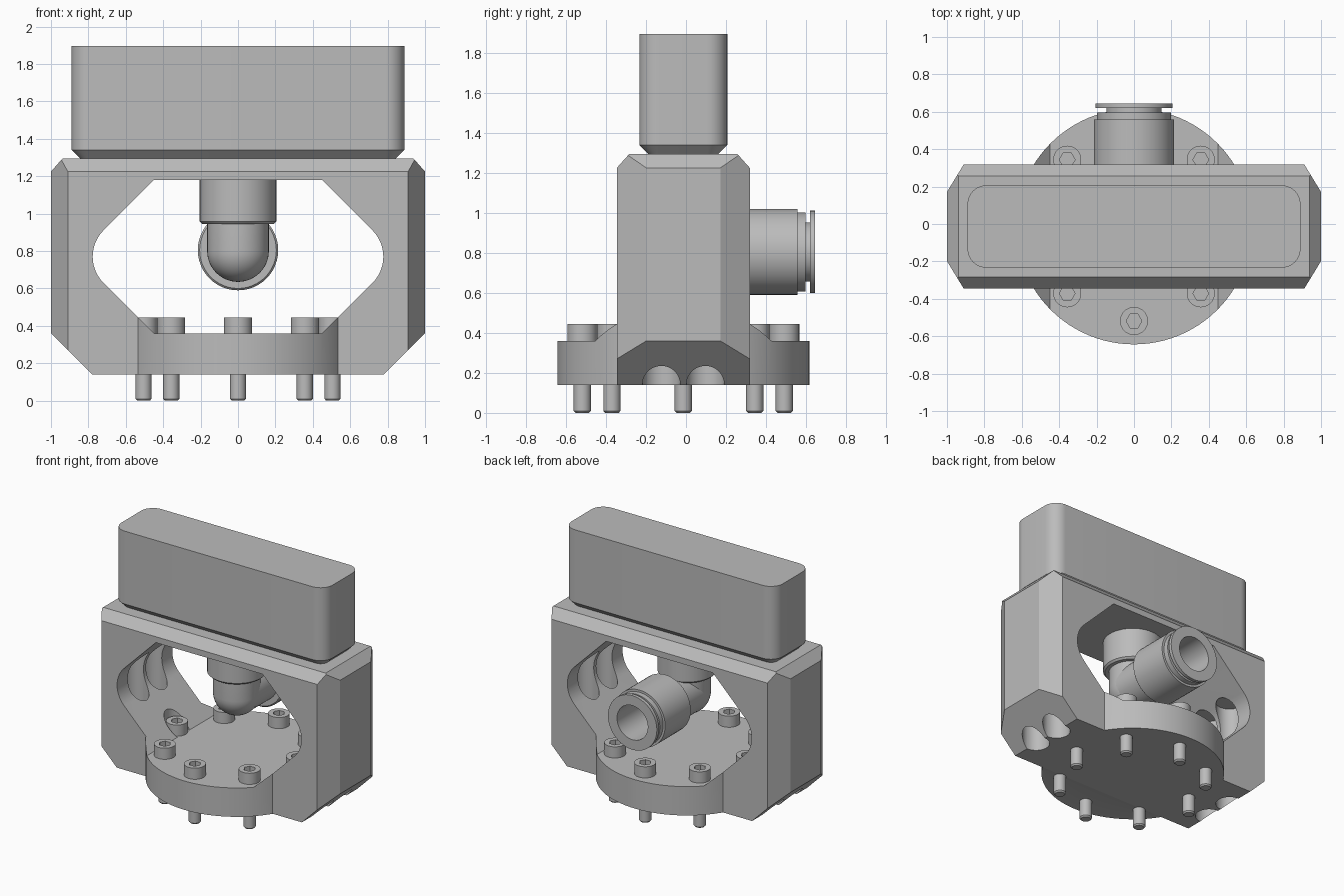
import bpy, bmesh
from math import sin, cos, pi, radians
from mathutils import Matrix, Vector

if "Cube" in bpy.data.objects:
    bpy.data.objects.remove(bpy.data.objects["Cube"], do_unlink=True)

grey = bpy.data.materials.new("plain grey")
grey.use_nodes = True
colour = (0.5, 0.5, 0.5, 1)
grey.diffuse_color = colour
grey.node_tree.nodes["Principled BSDF"].inputs["Base Color"].default_value = colour

CY = -0.0135            # common centre line of frame, disc and cap
FLOOR, BASE = 0.36, 0.14


def make(name, bm, matrix=Matrix()):
    """Turn a bmesh into a linked object with the grey material."""
    bmesh.ops.transform(bm, matrix=matrix, verts=bm.verts)
    bmesh.ops.recalc_face_normals(bm, faces=bm.faces)
    mesh = bpy.data.meshes.new(name)
    bm.to_mesh(mesh)
    bm.free()
    mesh.materials.append(grey)
    ob = bpy.data.objects.new(name, mesh)
    bpy.context.collection.objects.link(ob)
    return ob


def activate(ob):
    bpy.ops.object.select_all(action='DESELECT')
    ob.select_set(True)
    bpy.context.view_layer.objects.active = ob


def smooth(ob, angle=30):
    activate(ob)
    bpy.ops.object.shade_smooth_by_angle(angle=radians(angle))


def boolean(ob, cutter, operation='DIFFERENCE'):
    cutter.hide_render = True
    mod = ob.modifiers.new("cut", 'BOOLEAN')
    mod.operation, mod.object, mod.solver = operation, cutter, 'EXACT'
    activate(ob)
    bpy.ops.object.modifier_apply(modifier=mod.name)
    bpy.data.objects.remove(cutter, do_unlink=True)


def lathe(name, profile, matrix=Matrix(), steps=48):
    """Revolve (radius, height) points about z."""
    bm = bmesh.new()
    verts = [bm.verts.new((r, 0, z)) for r, z in profile]
    edges = [bm.edges.new(pair) for pair in zip(verts, verts[1:])]
    bmesh.ops.spin(bm, geom=verts + edges, axis=(0, 0, 1), cent=(0, 0, 0),
                   angle=2 * pi, steps=steps)
    bmesh.ops.remove_doubles(bm, verts=bm.verts, dist=1e-5)
    return make(name, bm, matrix)


def cylinder(name, r, z0, z1, x=0, y=CY, steps=48):
    return lathe(name, [(0, z0), (r, z0), (r, z1), (0, z1)],
                 Matrix.Translation((x, y, 0)), steps)


def arc(cx, cz, r, start, end, n=12):
    angles = [radians(start + (end - start) * i / n) for i in range(n + 1)]
    return [(cx + r * cos(a), cz + r * sin(a)) for a in angles]


# Frame: a box trimmed by mirrored chamfer planes
bm = bmesh.new()
bmesh.ops.create_cube(bm, size=1, matrix=Matrix.Translation((0, 0, (BASE + 1.295) / 2))
                      @ Matrix.Diagonal((2, 0.665, 1.295 - BASE, 1)))
planes = []
for s in (-1, 1):
    planes += [((s * 0.78, 0, BASE), (s, 0, -1)),
               ((s * 0.938, 0, 1.295), (s * 0.07, 0, 0.062)),
               ((0, s * 0.27, 1.295), (0, s * 0.07, 0.0625))]
    planes += [((s * 0.91, t * 0.3325, 0), (s * 0.1475, t * 0.09, 0)) for t in (-1, 1)]
for point, normal in planes:
    bmesh.ops.bisect_plane(bm, geom=bm.verts[:] + bm.edges[:] + bm.faces[:], dist=1e-6,
                           plane_co=point, plane_no=Vector(normal).normalized(),
                           clear_outer=True)
    bmesh.ops.holes_fill(bm, edges=[e for e in bm.edges if e.is_boundary], sides=0)
frame = make("frame", bm, Matrix.Translation((0, CY, 0)))

# Round base flange, joined to the frame
boolean(frame, cylinder("flange", 0.63, BASE, 0.455, steps=96), 'UNION')

# Six-sided window with rounded side corners, cut right through
half = [(0.45, FLOOR)] + arc(0.577, 0.77, 0.2, -45, 45) + [(0.45, 1.18)]
outline = half + [(-x, z) for x, z in reversed(half)]
bm = bmesh.new()
face = bm.faces.new([bm.verts.new((x, -1, z)) for x, z in outline])
ext = bmesh.ops.extrude_face_region(bm, geom=[face])
bmesh.ops.translate(bm, vec=(0, 2, 0),
                    verts=[v for v in ext["geom"] if isinstance(v, bmesh.types.BMVert)])
boolean(frame, make("window_cutter", bm))

# Vertical clearance bores in the side walls and pockets for the side bolts
for s in (-1, 1):
    for y in (-0.11, 0.11):
        boolean(frame, cylinder("bore_cutter", 0.095, 0.05, 0.95, s * 0.78, CY + y))
    boolean(frame, cylinder("pocket_cutter", 0.09, FLOOR, 0.8, s * 0.505))
smooth(frame)

# Top cap: rounded rectangle with a chamfered lower edge
bm = bmesh.new()


def rounded_ring(inset, z, radius=0.1):
    ring = []
    for sx, sy, start in ((1, 1, 0), (-1, 1, 90), (-1, -1, 180), (1, -1, 270)):
        corner = arc(sx * (0.89 - radius), sy * (0.22 - radius), radius - inset,
                     start, start + 90, 10)
        ring += [bm.verts.new((x, y, z)) for x, y in corner]
    return ring


rings = [rounded_ring(0.045, 1.29), rounded_ring(0.045, 1.295),
         rounded_ring(0, 1.34), rounded_ring(0, 1.895)]
for low, high in zip(rings, rings[1:]):
    for i in range(len(low)):
        j = (i + 1) % len(low)
        bm.faces.new((low[i], low[j], high[j], high[i]))
bm.faces.new(rings[0])
bm.faces.new(rings[-1])
smooth(make("top_cap", bm, Matrix.Translation((0, CY, 0))))

# Elbow fitting: collar, stem with ball end, and horizontal push-in socket
stem = arc(0, 0.8, 0.165, -90, 0) + [(0.165, 0.945), (0.192, 0.945),
                                     (0.205, 0.958), (0.205, 1.19), (0, 1.19)]
smooth(lathe("elbow_stem", stem, Matrix.Translation((0, CY, 0))))

along_y = Matrix.Translation((0, 0, 0.805)) @ Matrix.Rotation(-pi / 2, 4, 'X')
socket = [(0, 0), (0.165, 0), (0.165, 0.24), (0.205, 0.24), (0.215, 0.25),
          (0.215, 0.558), (0.198, 0.558), (0.198, 0.597), (0.148, 0.597),
          (0.148, 0.62), (0.206, 0.62), (0.206, 0.645), (0.13, 0.645),
          (0.13, 0.35), (0, 0.35)]
smooth(lathe("elbow_socket", socket, along_y))

# Eight socket-head bolts on a circle
bolt = lathe("bolt_1", [(0, 0), (0.034, 0), (0.043, 0.01), (0.043, 0.2), (0.043, FLOOR),
                        (0.075, FLOOR), (0.075, 0.445), (0, 0.445)], steps=32)
boolean(bolt, cylinder("hex_cutter", 0.042, 0.395, 0.5, y=0, steps=6))
smooth(bolt)
for i in range(8):
    ob = bolt
    if i:
        ob = bolt.copy()
        ob.name = f"bolt_{i + 1}"
        bpy.context.collection.objects.link(ob)
    a = i * pi / 4
    ob.location = (0.505 * cos(a), CY + 0.505 * sin(a), 0)
